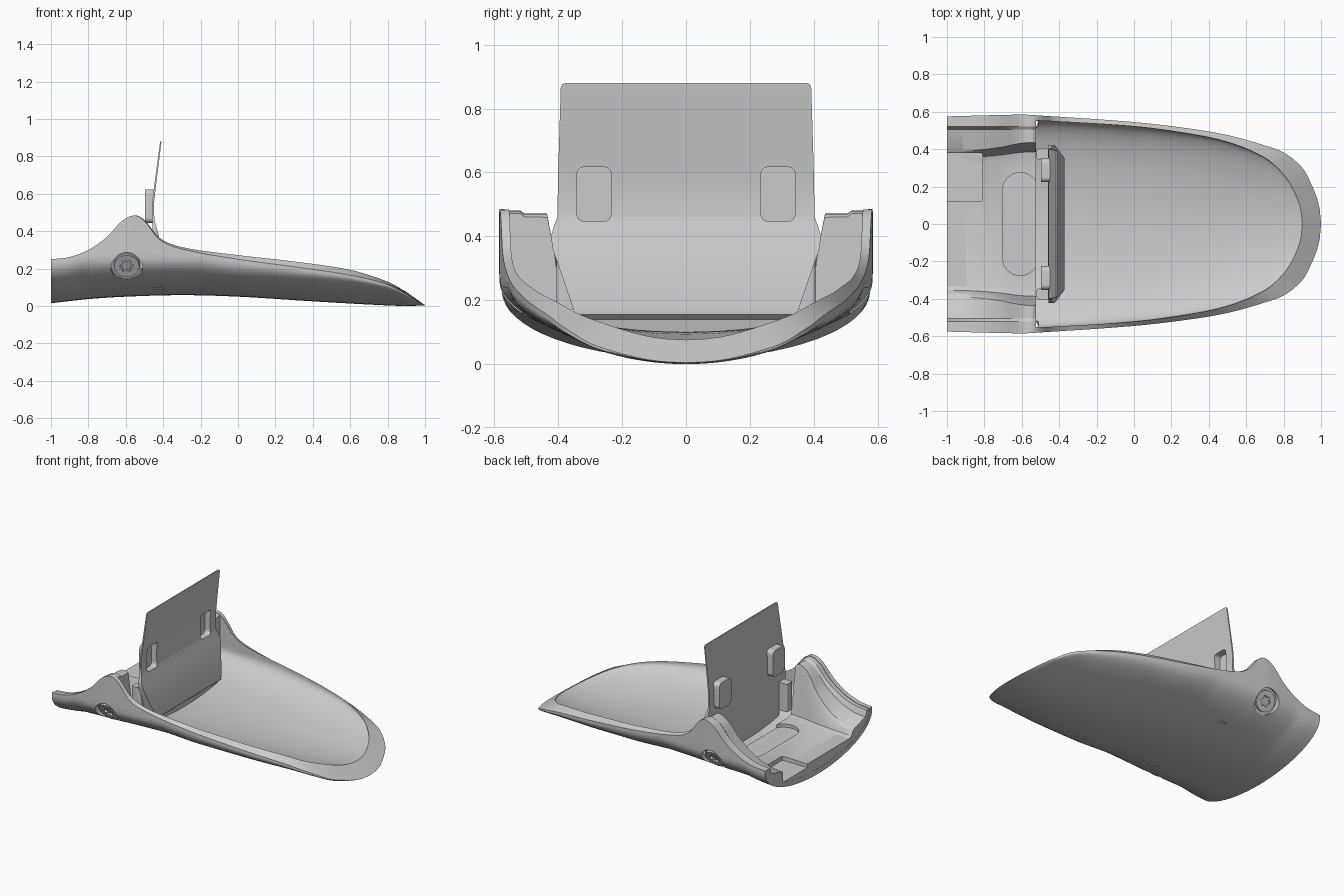
import bpy, bmesh, math
from mathutils import Vector

if "Cube" in bpy.data.objects:
    bpy.data.objects.remove(bpy.data.objects["Cube"])


def curve(*pts):
    """Smooth interpolation through (x, value) points."""
    def slope(i):
        i0, i1 = max(i - 1, 0), min(i + 1, len(pts) - 1)
        return (pts[i1][1] - pts[i0][1]) / (pts[i1][0] - pts[i0][0])

    def f(x):
        x = min(max(x, pts[0][0]), pts[-1][0])
        i = 0
        while i < len(pts) - 2 and x > pts[i + 1][0]:
            i += 1
        (a, p), (b, q) = pts[i], pts[i + 1]
        h = b - a
        t = (x - a) / h
        return ((2*t**3 - 3*t*t + 1) * p + (t**3 - 2*t*t + t) * h * slope(i)
                + (3*t*t - 2*t**3) * q + (t**3 - t*t) * h * slope(i + 1))
    return f


def finish(name, bm):
    bmesh.ops.remove_doubles(bm, verts=bm.verts, dist=1e-5)
    bmesh.ops.recalc_face_normals(bm, faces=bm.faces)
    me = bpy.data.meshes.new(name)
    bm.to_mesh(me)
    bm.free()
    ob = bpy.data.objects.new(name, me)
    bpy.context.collection.objects.link(ob)
    return ob


def loft(name, rows, cap_end=True):
    bm = bmesh.new()
    vs = [[bm.verts.new(p) for p in r] for r in rows]
    n = len(rows[0])
    for a, b in zip(vs, vs[1:]):
        for j in range(n):
            bm.faces.new((a[j], a[(j + 1) % n], b[(j + 1) % n], b[j]))
    bm.faces.new(vs[0])
    if cap_end:
        bm.faces.new(vs[-1])
    return finish(name, bm)


def prism(name, pts, origin, ax, ay, depth):
    """Extrude a 2D outline along ax x ay."""
    ax, ay, o = Vector(ax), Vector(ay), Vector(origin)
    az = ax.cross(ay)
    return loft(name, [[o + ax*p + ay*q + az*d for p, q in pts] for d in (0, depth)])


def rrect(w, h, r, n=8):
    out = []
    for k, (sx, sy) in enumerate(((1, 1), (-1, 1), (-1, -1), (1, -1))):
        for i in range(n + 1):
            a = math.pi / 2 * (k + i / n)
            out.append((sx*(w/2 - r) + r*math.cos(a), sy*(h/2 - r) + r*math.sin(a)))
    return out


def cut(ob, cutter):
    m = ob.modifiers.new("cut", 'BOOLEAN')
    m.operation, m.solver, m.object = 'DIFFERENCE', 'EXACT', cutter
    bpy.context.view_layer.objects.active = ob
    bpy.ops.object.modifier_apply(modifier=m.name)


def smooth(ob, deg=32):
    ob.data.shade_smooth()
    ob.data.set_sharp_from_angle(angle=math.radians(deg))


# Blade outlines: squared half width, keel height and rim height along x
w2 = curve((-1, .331), (-.6, .342), (-.5, .336), (0, .297), (.3, .26), (.5, .226),
           (.7, .176), (.8, .146), (.9, .09), (.95, .044), (1, 0))
zb = curve((-1, .015), (-.8, .037), (-.6, .05), (-.3, .058), (0, .05), (.4, .025),
           (.7, .008), (.9, 0), (1, .004))
zt = curve((-1, .25), (-.9, .262), (-.8, .30), (-.7, .37), (-.62, .455), (-.55, .485),
           (-.5, .455), (-.42, .355), (-.3, .305), (0, .25), (.3, .21), (.6, .165),
           (.8, .115), (.9, .065), (1, .004))
w2_in = curve((-1, .297), (-.6, .307), (-.5, .305), (0, .272), (.3, .232), (.5, .192),
              (.7, .125), (.8, .07), (.87, .021), (.9, 0))
zb_in = curve((-1, .05), (-.6, .08), (-.4, .1), (0, .095), (.5, .075), (.9, .076))
zt_in = curve((-1, .25), (-.9, .262), (-.8, .30), (-.7, .37), (-.62, .455), (-.55, .485),
              (-.5, .46), (-.42, .365), (-.3, .315), (0, .272), (.3, .238), (.6, .193),
              (.8, .13), (.9, .076))


def section(x, w, lo, hi):
    """U-shaped cross section: rounded belly, then upright wall."""
    k = .7 * min(max(x / .8, 0), 1)
    e = min(.26, lo + (hi - lo) * .9)
    half = []
    for i in range(17):
        a = math.pi / 2 * i / 16
        u = math.sin(a)
        half.append((w*u, lo + (e - lo) * ((1 - k)*(1 - math.cos(a)) + k*u*u)))
    half += [(w, e + (hi - e) * i / 4) for i in range(1, 5)]
    return [(x, -y, z) for y, z in half[:0:-1]] + [(x, y, z) for y, z in half]


rows = []
N = 110
for i in range(N + 1):
    t = i / N
    s = .35 * t + .65 * math.sin(t * math.pi / 2) if t < 1 else 1
    x = -1 + 2 * s
    xi = x - .1 * s**3
    rows.append(section(x, math.sqrt(max(w2(x), 0)), zb(x), zt(x))
                + section(xi, math.sqrt(max(w2_in(xi), 0)), zb_in(xi), zt_in(xi))[::-1])
shell = loft("blade_shell", rows, cap_end=False)

# Rear liner: flat floor, sloped sides and ledges rising into the two humps
rows = []
for i in range(31):
    x = -.999 + .475 * i / 30
    w, hi = math.sqrt(w2(x)) - .02, zt(x) - .004
    g = min(max((hi - .25) / .23, 0), 1)
    fl = .125 + .01 * (x + 1) / .5
    zl = hi - .04 + .03 * g
    top = [(.52, hi), (.505, zl), (.39 + .045*g, zl - .03*(1 - g)),
           (.37 + .045*g, zl - .045 - .06*g), (.355 + .03*g, fl + .01), (.335, fl)]
    rows.append(section(x, w, zb(x) + .02, hi) + [(x, y, z) for y, z in top]
                + [(x, -y, z) for y, z in top[::-1]])
liner = loft("rear_liner", rows)

# Recesses: oval slot in the floor and rear corner pocket
slot = prism("slot_cutter", rrect(.19, .55, .094), (-.608, 0, .112), (1, 0, 0), (0, 1, 0), .2)
pocket = prism("pocket_cutter", rrect(.4, .26, .01, 2), (-1.01, .25, .1), (1, 0, 0), (0, 1, 0), .3)
cutters = [slot, pocket]
for ob in (shell, liner):
    cut(ob, slot)
    cut(ob, pocket)

# Upright plate: thin leaning top on a thicker tapered foot
plate_rows = [(.09, -.40, -.45, .34), (.14, -.39, -.46, .34), (.155, -.373, -.46, .348),
              (.17, -.372, -.46, .352), (.36, -.419, -.457, .417), (.40, -.43, -.457, .423),
              (.435, -.44, -.457, .412), (.46, -.446, -.459, .403), (.50, -.449, -.459, .402),
              (.56, -.448, -.458, .401), (.64, -.439, -.448, .399), (.865, -.411, -.418, .392),
              (.876, -.41, -.417, .387), (.88, -.41, -.417, .376)]
plate = loft("upright_plate", [[(f, -h, z), (f, h, z), (b, h, z), (b, -h, z)]
                               for z, f, b, h in plate_rows])

tilt = math.radians(30)
for side, tag in ((1, "left"), (-1, "right")):
    # Window pocket pressed backward out of the plate
    y = .288 * side
    cup = prism(tag + "_window_pocket", rrect(.128, .18, .028), (-.498, y, .534),
                (0, 1, 0), (0, 0, 1), .048)
    hole = prism(tag + "_window_cutter", rrect(.106, .17, .022), (-.487, y, .532),
                 (0, 1, 0), (0, 0, 1), .12)
    cut(plate, hole)
    cut(cup, hole)
    smooth(cup)

    # Bracket tying the plate foot to the liner
    bracket = prism(tag + "_plate_bracket", rrect(.07, .06, .01, 3), (-.485, .375 * side, .17),
                    (1, 0, 0), (0, 1, 0), .19)
    smooth(bracket)

    # Recessed side screw with a six-lobe drive
    out = Vector((0, side * math.cos(tilt), -math.sin(tilt)))
    ax = Vector((1, 0, 0))
    ay = out.cross(ax)
    o = Vector((-.595, side * .53, .22))
    recess = prism(tag + "_recess_cutter", rrect(.17, .17, .085), o, ax, ay, .2)
    cut(shell, recess)
    cut(liner, recess)
    screw = prism(tag + "_screw", rrect(.135, .135, .0675), o - out * .01, ax, ay, .025)
    star = []
    for i in range(48):
        a = math.tau * i / 48
        r = .031 + .006 * math.cos(6 * a)
        star.append((r * math.cos(a), r * math.sin(a)))
    drive = prism(tag + "_drive_cutter", star, o, ax, ay, .1)
    cut(screw, drive)
    smooth(screw)
    cutters += [hole, recess, drive]

smooth(shell)
smooth(liner, 25)
smooth(plate, 30)
for c in cutters:
    bpy.data.objects.remove(c)
